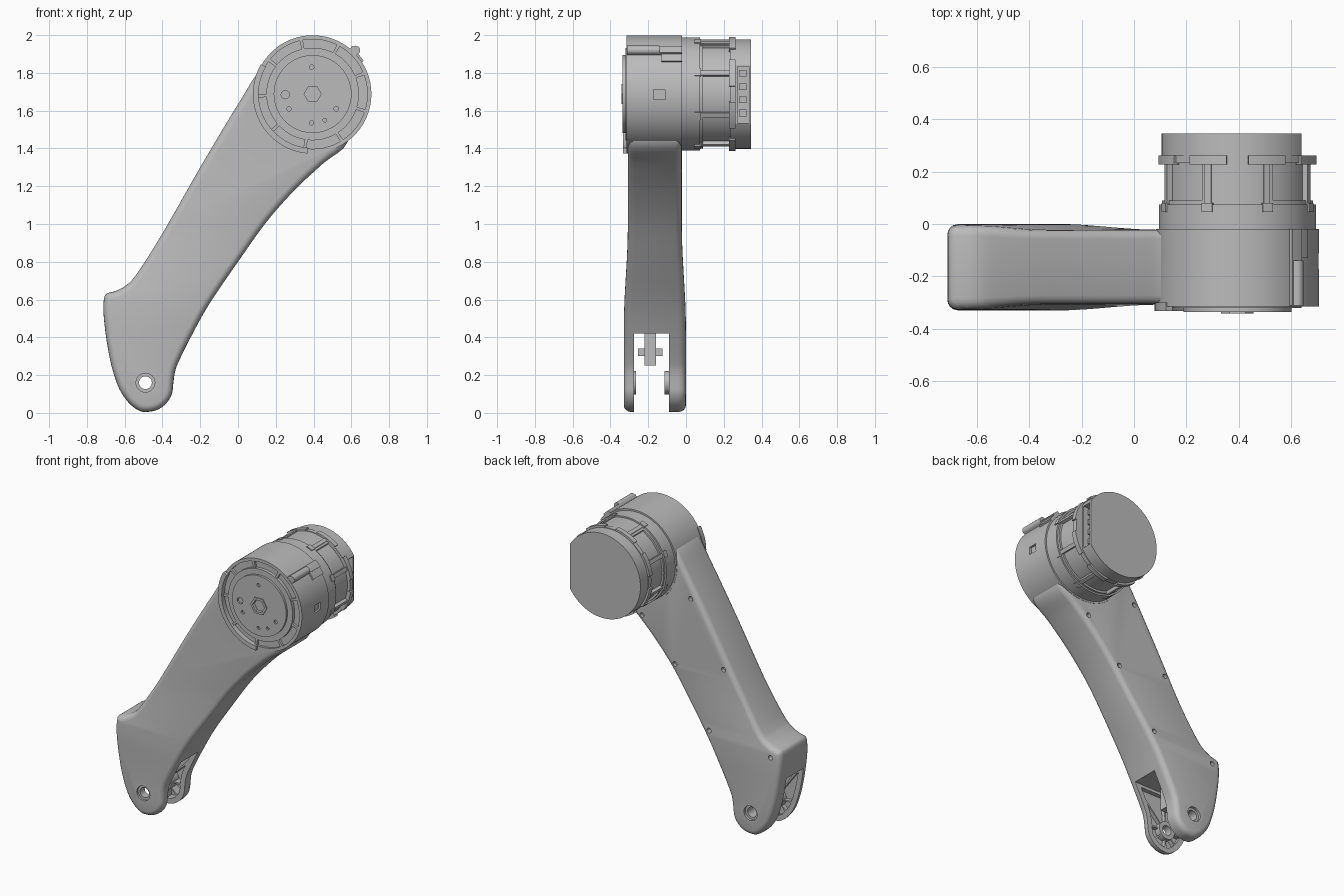
import bpy, bmesh
from math import sin, cos, pi, radians
from mathutils import Vector

old = bpy.data.objects.get("Cube")
if old:
    bpy.data.objects.remove(old, do_unlink=True)

GREY = (0.5, 0.5, 0.5, 1)
grey = bpy.data.materials.new("plain grey")
grey.use_nodes = True
grey.diffuse_color = GREY
grey.node_tree.nodes["Principled BSDF"].inputs["Base Color"].default_value = GREY

HUB = (0.395, 1.688)      # motor axis in x, z
PIN = (-0.49, 0.16)       # lower pivot axis in x, z
MID = -0.165              # arm mid plane in y
parts = []


def finish(name, bm):
    bmesh.ops.recalc_face_normals(bm, faces=bm.faces)
    me = bpy.data.meshes.new(name)
    bm.to_mesh(me)
    bm.free()
    me.materials.append(grey)
    ob = bpy.data.objects.new(name, me)
    bpy.context.collection.objects.link(ob)
    parts.append(ob)
    return ob


def sweep(name, profile, centre=HUB, a0=0, a1=360, segs=64):
    """Revolve a closed (radius, y) profile about a y-directed axis."""
    bm = bmesh.new()
    full = a1 - a0 >= 360
    rings = []
    for i in range(segs if full else segs + 1):
        a = radians(a0 + (a1 - a0) * i / segs)
        rings.append([bm.verts.new((centre[0] + r * cos(a), y, centre[1] + r * sin(a)))
                      for r, y in profile])
    n = len(profile)
    pairs = list(zip(rings, rings[1:])) + ([(rings[-1], rings[0])] if full else [])
    for p, q in pairs:
        for j in range(n):
            k = (j + 1) % n
            bm.faces.new((p[j], p[k], q[k], q[j]))
    if not full:
        bm.faces.new(rings[0])
        bm.faces.new(rings[-1])
    bmesh.ops.remove_doubles(bm, verts=bm.verts, dist=1e-5)
    return finish(name, bm)


def arc(name, r0, r1, y0, y1, centre=HUB, a0=0, a1=360, segs=64):
    return sweep(name, [(r0, y0), (r1, y0), (r1, y1), (r0, y1)], centre, a0, a1, segs)


def bar(name, r0, r1, y0, y1, angle, spread, centre=HUB):
    return arc(name, r0, r1, y0, y1, centre, angle - spread / 2, angle + spread / 2, 3)


def box(name, lo, hi):
    bm = bmesh.new()
    bmesh.ops.create_cube(bm, size=1)
    for v in bm.verts:
        v.co = [l + (h - l) * (c + 0.5) for l, h, c in zip(lo, hi, v.co)]
    return finish(name, bm)


def cut(target, cutter):
    m = target.modifiers.new("cut", 'BOOLEAN')
    m.operation, m.object, m.solver = 'DIFFERENCE', cutter, 'EXACT'
    bpy.context.view_layer.objects.active = target
    bpy.ops.object.modifier_apply(modifier=m.name)
    parts.remove(cutter)
    bpy.data.objects.remove(cutter, do_unlink=True)


# Arm side outline, counter-clockwise from the motor end
KEYS = [(0.13, 1.82), (0.01, 1.65), (-0.2, 1.3), (-0.4, 0.95), (-0.54, 0.73), (-0.6, 0.67),
        (-0.65, 0.645), (-0.7, 0.628), (-0.712, 0.58), (-0.71, 0.5), (-0.695, 0.38),
        (-0.67, 0.25), (-0.63, 0.13), (-0.58, 0.055), (-0.53, 0.015), (-0.49, 0.005),
        (-0.43, 0.015), (-0.38, 0.05), (-0.35, 0.1), (-0.342, 0.16), (-0.333, 0.22),
        (-0.31, 0.28), (-0.24, 0.42), (-0.15, 0.58), (0, 0.8), (0.15, 1.01), (0.3, 1.18),
        (0.45, 1.32), (0.58, 1.433), (0.55, 1.6), (0.28, 1.82)]


def outline(steps=4):
    pts = [Vector(k) for k in KEYS]
    out = []
    for i in range(len(pts)):
        a, b, c, d = (pts[(i + j) % len(pts)] for j in (-1, 0, 1, 2))
        for s in range(steps):
            t = s / steps
            out.append(0.5 * (2 * b + (c - a) * t + (2 * a - 5 * b + 4 * c - d) * t * t
                              + (3 * b - a - 3 * c + d) * t ** 3))
    return out


def prism(name, rings, top=None):
    """Stack (inset, y) copies of the arm outline; widen the low end or clip it."""
    bm = bmesh.new()
    pts = outline()
    n = len(pts)
    loops = []
    for inset, y in rings:
        loop = []
        for i, p in enumerate(pts):
            t = (pts[(i + 1) % n] - pts[i - 1]).normalized()
            loop.append(bm.verts.new((p.x - t.y * inset, y, p.y + t.x * inset)))
        loops.append(loop)
    for p, q in zip(loops, loops[1:]):
        for i in range(n):
            k = (i + 1) % n
            bm.faces.new((p[i], p[k], q[k], q[i]))
    bm.faces.new(loops[0])
    bm.faces.new(loops[-1])
    for z in ([top] if top else [0.45 + 0.06 * i for i in range(10)]):
        geom = bm.verts[:] + bm.edges[:] + bm.faces[:]
        bmesh.ops.bisect_plane(bm, geom=geom, plane_co=(0, 0, z), plane_no=(0, 0, 1),
                               clear_outer=bool(top))
    if top:
        bmesh.ops.holes_fill(bm, edges=[e for e in bm.edges if e.is_boundary])
    else:
        for v in bm.verts:
            t = min(max((0.99 - v.co.z) / 0.54, 0), 1)
            v.co.y = MID + (v.co.y - MID) * (1 + 0.15 * t * t * (3 - 2 * t))
    return finish(name, bm)


# Arm shell with rounded edges
H, R = 0.143, 0.035
steps = [radians(a) for a in (0, 22.5, 45, 67.5, 90)]
near = [(R * (1 - sin(a)), MID - H + R * (1 - cos(a))) for a in steps]
arm = prism("arm", near + [(i, 2 * MID - y) for i, y in reversed(near)])

# Fork slot, hollowed cheeks, pivot hole, motor seat and screw holes
cut(arm, box("slot_cutter", (-0.9, -0.275, -0.1), (0.1, -0.09, 0.42)))
cut(arm, prism("cheek_cutter", [(0.035, -0.305), (0.035, -0.03)], 0.4))
cut(arm, arc("pivot_cutter", 0, 0.05, -0.5, 0.2, PIN, segs=24))
cut(arm, arc("seat_cutter", 0, 0.308, -0.5, -0.25))
for x, z in [(-0.02, 1.5), (0.35, 1.29), (-0.27, 1.08), (0.1, 1.02), (-0.64, 0.58), (-0.17, 0.64)]:
    cut(arm, arc("screw_cutter", 0, 0.016, -0.045, 0.1, (x, z), segs=16))

# Pivot bosses and stiffening ribs inside the fork
for side, y0, y1, r0, r1 in (("front", -0.315, -0.265, -0.308, -0.278),
                             ("back", -0.115, -0.018, -0.087, -0.025)):
    arc(side + "_pivot_boss", 0.034, 0.062, y0, y1, PIN, segs=24)
    for a, length in ((0, 0.13), (45, 0.25), (88, 0.245), (125, 0.26), (180, 0.13),
                      (225, 0.13), (270, 0.13), (315, 0.13)):
        bar(side + "_fork_rib", 0.055, length, r0, r1, a, 0.9 / length, PIN)
box("fork_tab", (-0.52, -0.22, 0.25), (-0.4, -0.16, 0.43))
box("fork_tab_cross", (-0.48, -0.255, 0.3), (-0.44, -0.125, 0.34))

# Motor housing with a ring groove in its front
head = sweep("motor_housing", [(0, -0.02), (0.311, -0.02), (0.311, -0.314), (0.29, -0.314),
                               (0.29, -0.298), (0.245, -0.298), (0.245, -0.32), (0, -0.32)], segs=96)
cut(head, box("socket_cutter", (0.69, -0.172, 1.66), (0.75, -0.112, 1.712)))
arc("raised_rim", 0.286, 0.316, -0.333, -0.3, a0=150, a1=265, segs=32)
for i in range(9):
    bar("groove_spoke", 0.24, 0.3, -0.314, -0.29, 22 + 40 * i, 3.5)

# Front cover disc with holes and hex hub
cover = arc("front_cover", 0, 0.206, -0.335, -0.31)
for x, z, r in [(0.25, 1.685, 0.022), (0.27, 1.61, 0.012), (0.52, 1.61, 0.013), (0.39, 1.83, 0.012),
                (0.39, 1.535, 0.011), (0.46, 1.55, 0.01)]:
    cut(cover, arc("cover_hole_cutter", 0, r, -0.4, -0.322, (x, z), segs=12))
cut(cover, arc("hub_cutter", 0, 0.046, -0.4, -0.318, segs=6))
arc("hex_hub", 0.045, 0.062, -0.342, -0.325, segs=6)

# Cable clip on the housing
clip = (HUB[0] + 0.228, HUB[1] + 0.232)
arc("clip_rod", 0, 0.024, -0.312, -0.14, clip, segs=20)
bar("clip_foot", 0.3, 0.33, -0.312, -0.02, 46, 9)
bar("clip_block", 0.3, 0.322, -0.13, -0.02, 38, 10)

# Motor can: base ring, core, window frames and flange
arc("can_base", 0, 0.3, -0.03, 0.075)
arc("can_core", 0, 0.275, 0.07, 0.25)
arc("can_top_block", 0.26, 0.29, 0.07, 0.24, a0=62, a1=118, segs=16)
for i in range(8):
    bar("window_post", 0.26, 0.296, 0.07, 0.24, 22.5 + 45 * i, 5)
    arc("window_sill", 0.26, 0.289, 0.07, 0.09, a0=25 + 45 * i, a1=65 + 45 * i, segs=8)
    arc("flange_lug", 0.28, 0.304, 0.228, 0.262, a0=8 + 45 * i, a1=37 + 45 * i, segs=8)
    bar("base_catch", 0.29, 0.306, 0.045, 0.08, 22.5 + 45 * i, 8)
arc("can_flange", 0, 0.294, 0.232, 0.262)

# End cap with one flat side and an open connector bay
cap = arc("end_cap", 0, 0.29, 0.26, 0.345)
cut(cap, box("flat_cutter", (0.64, 0.2, 1.2), (0.9, 0.5, 2.2)))
cut(cap, box("bay_cutter", (0.54, 0.272, 1.535), (0.8, 0.333, 1.835)))
for i in range(4):
    z = 1.57 + 0.07 * i
    box("connector", (0.53, 0.28, z), (0.61, 0.32, z + 0.035))

# Shading
for ob in bpy.context.view_layer.objects:
    ob.select_set(ob in parts)
bpy.context.view_layer.objects.active = arm
bpy.ops.object.shade_smooth_by_angle(angle=radians(30))
